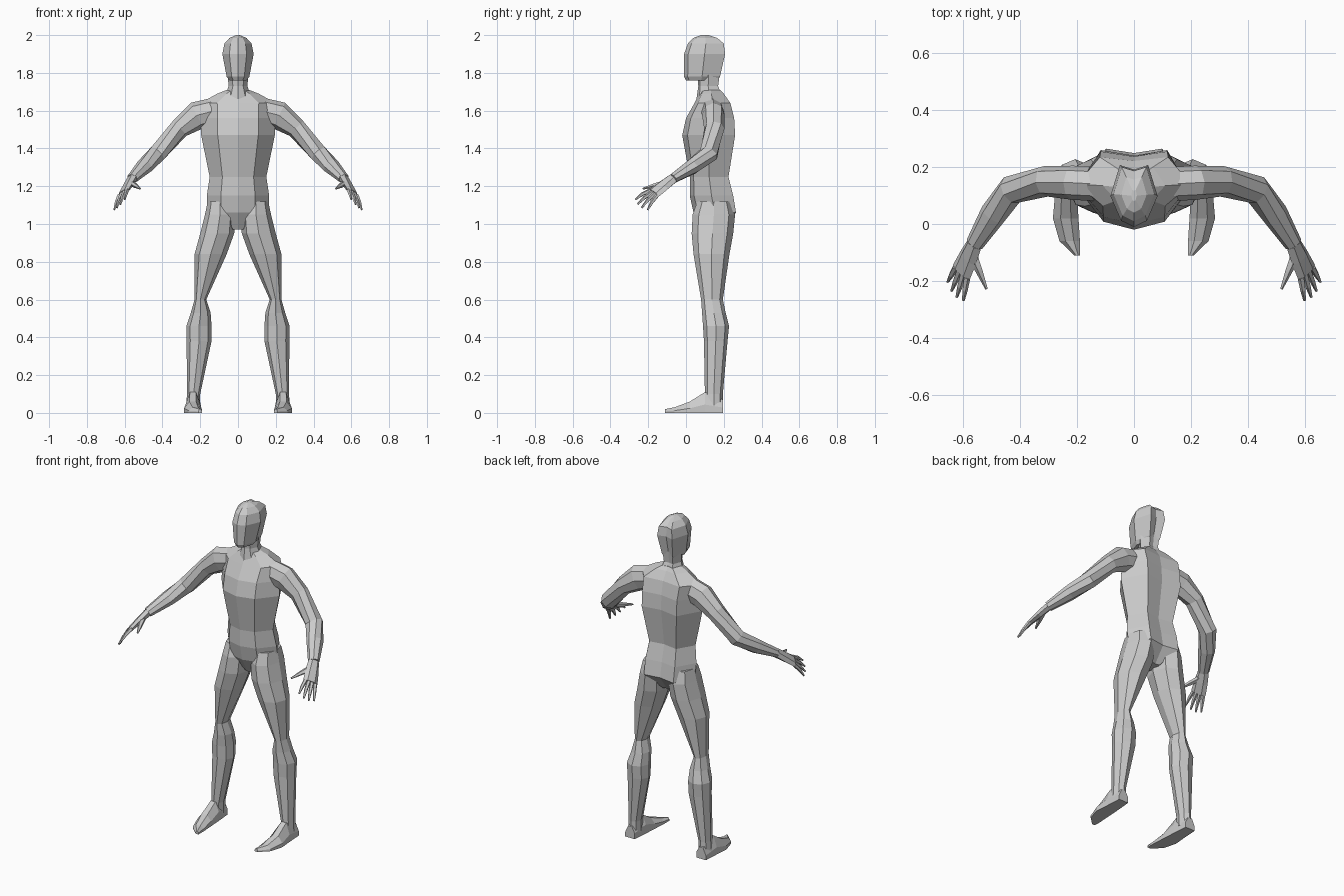
import bpy, bmesh
from math import cos, sin, tau
from mathutils import Vector

if "Cube" in bpy.data.objects:
    bpy.data.objects.remove(bpy.data.objects["Cube"])

# One plain colour for the whole figure
shade = .6
grey = (shade, shade, shade, 1)
material = bpy.data.materials.new("plain grey")
material.use_nodes = True
material.diffuse_color = grey
shader = next(node for node in material.node_tree.nodes if node.type == 'BSDF_PRINCIPLED')
shader.inputs["Base Color"].default_value = grey

UP = Vector((0, 0, 1))


def loft(name, rings, mirrored=False):
    """Skin a list of equal-sized point rings and cap both ends."""
    bm = bmesh.new()
    loops = [[bm.verts.new(point) for point in ring] for ring in rings]
    for lower, upper in zip(loops, loops[1:]):
        for i in range(len(lower)):
            bm.faces.new((lower[i - 1], lower[i], upper[i], upper[i - 1]))
    bm.faces.new(loops[0])
    bm.faces.new(loops[-1])
    bmesh.ops.recalc_face_normals(bm, faces=bm.faces)
    mesh = bpy.data.meshes.new(name)
    bm.to_mesh(mesh)
    bm.free()
    mesh.materials.append(material)
    part = bpy.data.objects.new(name, mesh)
    bpy.context.collection.objects.link(part)
    if mirrored:
        part.modifiers.new("Mirror", 'MIRROR').use_mirror_merge = False


def body_ring(z, width, front, back):
    """Symmetric ring with a flat chest, broad sides and a hollow spine."""
    depth = back - front
    half = [(width * .55, front + depth * .1),
            (width, front + depth * .5),
            (width * .6, back)]
    outline = [(0, front)] + half + [(0, back - depth * .07)]
    outline += [(-x, y) for x, y in reversed(half)]
    return [Vector((x, y, z)) for x, y in outline]


def oval(centre, side, up, sides):
    """Polygon around a centre, spanned by two radius vectors."""
    angles = [tau * i / sides for i in range(sides)]
    return [centre + side * cos(angle) + up * sin(angle) for angle in angles]


def leg_ring(z, inner, outer, front, back):
    """Horizontal oval that fills the given limits."""
    centre = Vector((inner + outer, front + back, z + z)) / 2
    side = Vector(((outer - inner) / 2, 0, 0))
    depth = Vector((0, (back - front) / 2, 0))
    return oval(centre, side, depth, 8)


def tube(name, stations, sides, hint=None):
    """Mirrored limb through stations of centre, side radius and up radius."""
    path = [station[0] for station in stations]
    rings = []
    for i, (centre, wide, thick) in enumerate(stations):
        along = (path[min(i + 1, len(path) - 1)] - path[max(i - 1, 0)]).normalized()
        side = hint or UP.cross(along)
        side = (side - along * side.dot(along)).normalized()
        rings.append(oval(centre, side * wide, along.cross(side) * thick, sides))
    loft(name, rings, True)


def foot_ring(y, inner, outer, height):
    """Flat-soled cross-section with a narrower instep."""
    slope = (outer - inner) * .3
    outline = [(inner, 0), (outer, 0), (outer, height * .4),
               (outer - slope, height), (inner + slope, height), (inner, height * .5)]
    return [Vector((x, y, z)) for x, z in outline]


# Torso, from the crotch up to the base of the neck
loft("torso", [body_ring(*row) for row in (
    (.97, .04, .09, .19),
    (1.06, .165, .04, .265),
    (1.15, .165, .02, .25),
    (1.25, .15, .02, .225),
    (1.47, .195, -.02, .26),
    (1.56, .195, 0, .255),
    (1.64, .2, .045, .235),
    (1.69, .11, .07, .2),
    (1.71, .06, .08, .18))])

# Neck
loft("neck", [body_ring(*row) for row in (
    (1.66, .075, .055, .2),
    (1.73, .05, .065, .17),
    (1.8, .055, .06, .18))])

# Head, from the jaw up to the crown
loft("head", [body_ring(*row) for row in (
    (1.76, .045, 0, .16),
    (1.78, .06, -.01, .18),
    (1.9, .083, -.01, .207),
    (1.955, .072, .01, .2),
    (1.985, .045, .04, .165),
    (2, .01, .08, .12))])

# Arms hang from shoulder, through elbow, to wrist
collar = Vector((.12, .14, 1.6))
shoulder = Vector((.215, .145, 1.575))
biceps = Vector((.31, .15, 1.505))
elbow = Vector((.43, .12, 1.37))
forearm = Vector((.495, .035, 1.305))
wrist = Vector((.56, -.07, 1.24))
tube("arms", [
    (collar, .06, .07),
    (shoulder, .06, .075),
    (biceps, .054, .053),
    (elbow, .052, .05),
    (forearm, .047, .042),
    (wrist, .032, .026)], 8)

# Palms
across = Vector((.6, .55, -.4))
knuckles = Vector((.607, -.17, 1.165))
tube("palms", [
    (wrist, .032, .024),
    (wrist.lerp(knuckles, .5), .04, .02),
    (knuckles, .044, .014)], 6, across)

# Fingers fan out from the first tip to the last, the middle ones longest
first_tip = Vector((.6, -.268, 1.13))
last_tip = Vector((.655, -.203, 1.075))
reach = (knuckles - wrist).normalized()
for i, name in enumerate(("index", "middle", "ring", "little")):
    fan = i / 3
    base = knuckles + across * (fan - .5) * .066
    tip = first_tip.lerp(last_tip, fan) + reach * fan * (1 - fan) * .06
    bend = base.lerp(tip, .55) + UP * .006
    tube(name + "_fingers", [
        (base, .012, .012),
        (bend, .01, .01),
        (tip, .005, .005)], 5, across)

# Thumbs
thumb_root = wrist.lerp(knuckles, .25)
thumb_tip = Vector((.518, -.228, 1.187))
tube("thumbs", [
    (thumb_root, .02, .016),
    (thumb_root.lerp(thumb_tip, .5), .014, .013),
    (thumb_tip, .005, .005)], 5)

# Legs, from the hip down to the ankle
loft("legs", [leg_ring(*row) for row in (
    (1.12, .03, .16, .06, .24),
    (1.05, .015, .175, .035, .26),
    (.95, .02, .2, .03, .25),
    (.84, .06, .23, .04, .23),
    (.6, .168, .23, .08, .195),
    (.53, .145, .25, .085, .21),
    (.46, .14, .273, .09, .228),
    (.38, .14, .272, .095, .22),
    (.1, .2, .27, .1, .195),
    (.03, .2, .275, .1, .195))], True)

# Feet, wedges from the heel to a pointed inner toe
loft("feet", [foot_ring(*row) for row in (
    (.197, .208, .272, .07),
    (.1, .2, .278, .11),
    (.02, .195, .285, .06),
    (-.06, .19, .262, .03),
    (-.11, .19, .21, .02))], True)
